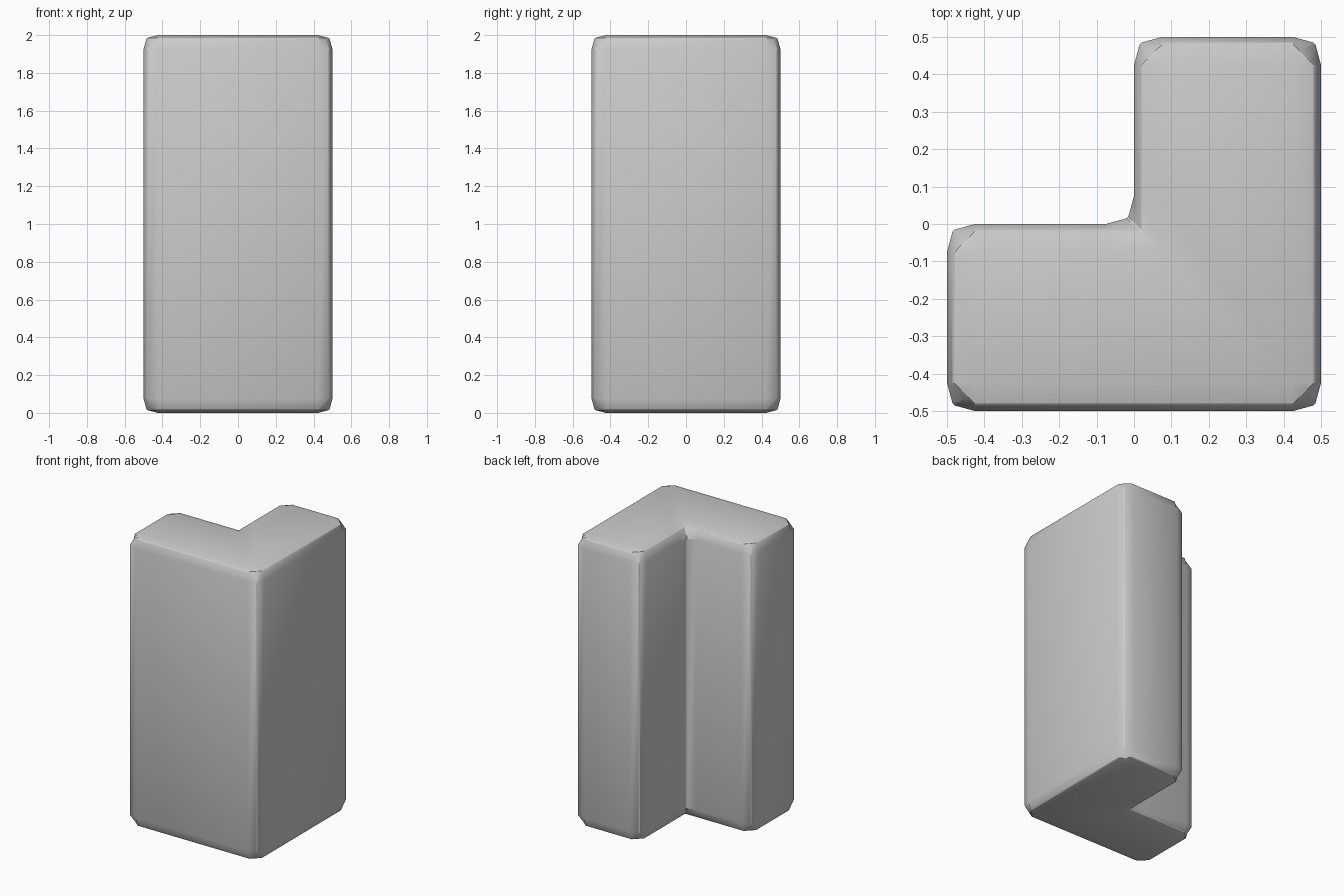
import bpy, bmesh, math
from mathutils import Vector

if "Cube" in bpy.data.objects:
    bpy.data.objects.remove(bpy.data.objects["Cube"])

H, R = 2.0, 0.075            # height, rounded edge width
OUTLINE = [(-.5, -.5), (.5, -.5), (.5, .5), (0, .5), (0, 0), (-.5, 0)]
# (distance from the end, inset) steps of the edge profile
STEPS = [(R, 0), (.02, .015), (.015, .02), (0, R)]


def corner_offsets(d, convex):
    """Four (back along incoming, forward along outgoing) offsets at one corner."""
    if d == 0:
        return STEPS
    if convex:               # straight cut across the corner
        t = R - d
        return [(R - t * k / 3, d + t * k / 3) for k in range(4)]
    g = .005 if d < R else 0
    return [(R, -d), (g - d, -d), (-d, g - d), (-d, R)]


def ring(bm, d, z):
    verts = []
    pts = [Vector(p) for p in OUTLINE]
    for i, v in enumerate(pts):
        e1 = (v - pts[i - 1]).normalized()
        e2 = (pts[(i + 1) % len(pts)] - v).normalized()
        convex = e1.x * e2.y - e1.y * e2.x > 0
        for a, b in corner_offsets(d, convex):
            p = v - e1 * a + e2 * b
            verts.append(bm.verts.new((p.x, p.y, z)))
    return verts


# L-shaped block: stacked rings from bottom to top
bm = bmesh.new()
levels = [(d, a) for a, d in ((0, R), (.015, .02), (.02, .015), (R, 0))]
levels = levels + [(d, H - z) for d, z in reversed(levels)]
rings = [ring(bm, d, z) for d, z in levels]
for lo, hi in zip(rings, rings[1:]):
    n = len(lo)
    for i in range(n):
        j = (i + 1) % n
        bm.faces.new((lo[i], lo[j], hi[j], hi[i]))
bm.faces.new(list(reversed(rings[0])))
bm.faces.new(rings[-1])
bmesh.ops.remove_doubles(bm, verts=bm.verts, dist=1e-4)
bmesh.ops.recalc_face_normals(bm, faces=bm.faces)

mesh = bpy.data.meshes.new("corner_block")
bm.to_mesh(mesh)
bm.free()
block = bpy.data.objects.new("corner_block", mesh)
bpy.context.collection.objects.link(block)
bpy.context.view_layer.objects.active = block
block.select_set(True)
bpy.ops.object.shade_smooth_by_angle(angle=math.radians(25))
